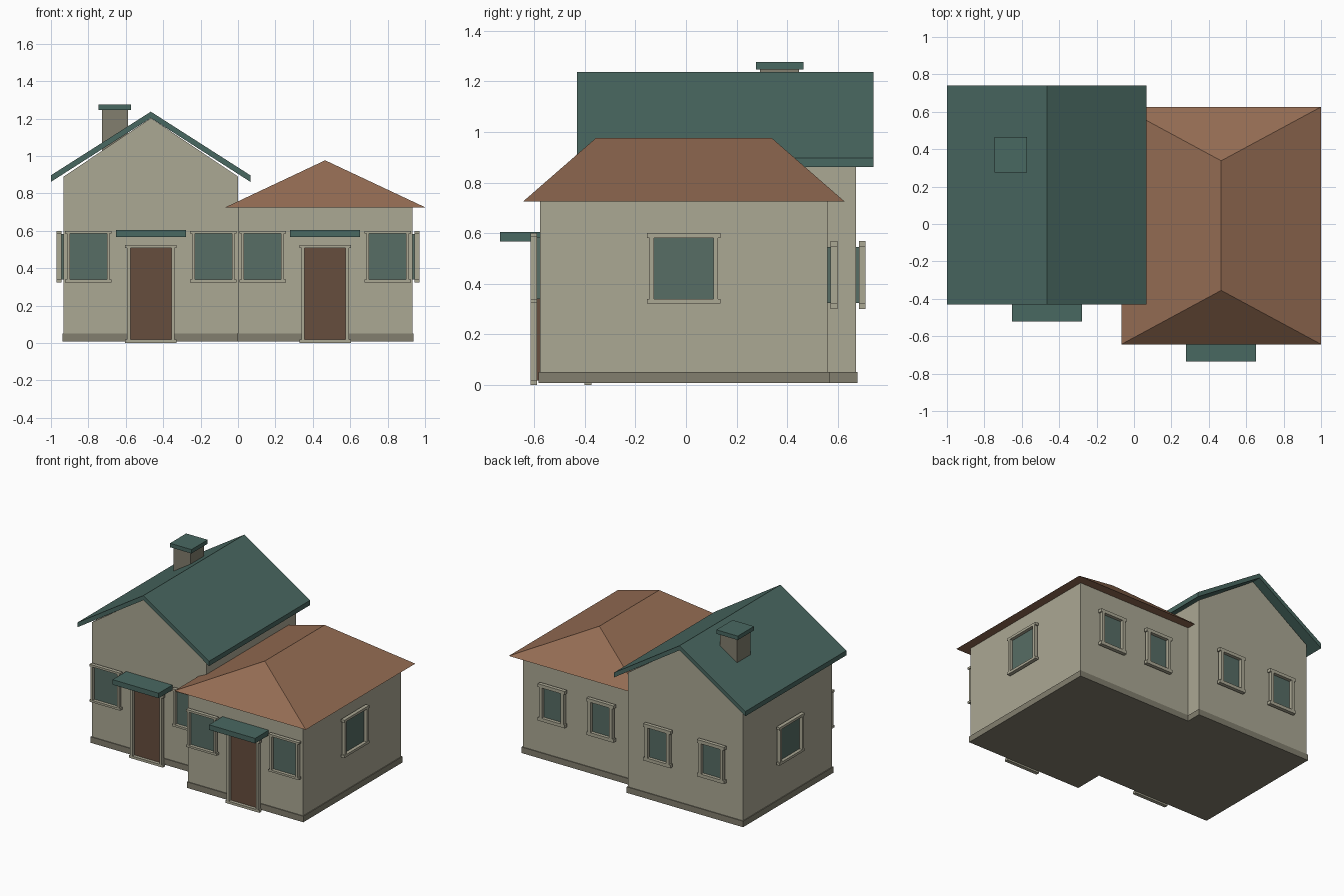
import bpy, math
from mathutils import Matrix, Vector

if "Cube" in bpy.data.objects:
    bpy.data.objects.remove(bpy.data.objects["Cube"])


def material(name, rgb):
    m = bpy.data.materials.new(name)
    lin = [((c / 255 + 0.055) / 1.055) ** 2.4 for c in rgb]
    m.diffuse_color = (*lin, 1)
    m.use_nodes = True
    m.node_tree.nodes["Principled BSDF"].inputs["Base Color"].default_value = m.diffuse_color
    return m


WALL = material("beige wall", (171, 168, 148))
STONE = material("dark stone", (130, 126, 110))
GREEN = material("green roof", (73, 104, 97))
GLASS = material("window glass", (87, 109, 101))
BROWN = material("brown roof", (148, 108, 83))
DOOR = material("door brown", (102, 77, 61))


def mesh(name, verts, faces, mat):
    me = bpy.data.meshes.new(name)
    me.from_pydata([tuple(v) for v in verts], [], faces)
    me.materials.append(mat)
    ob = bpy.data.objects.new(name, me)
    bpy.context.collection.objects.link(ob)
    return ob


BOX = [(0, 1, 3, 2), (4, 6, 7, 5), (0, 4, 5, 1), (2, 3, 7, 6), (0, 2, 6, 4), (1, 5, 7, 3)]


def boxes(name, ranges, mat, place=Matrix()):
    """One object made of boxes, each (x0, x1, y0, y1, z0, z1)."""
    verts, faces = [], []
    for x0, x1, y0, y1, z0, z1 in ranges:
        n = len(verts)
        verts += [place @ Vector((x, y, z)) for x in (x0, x1) for y in (y0, y1) for z in (z0, z1)]
        faces += [tuple(i + n for i in f) for f in BOX]
    return mesh(name, verts, faces, mat)


def extrude_y(name, profile, y0, y1, mat):
    """Prism from an x-z outline listed anticlockwise seen from the front."""
    n = len(profile)
    verts = [(x, y, z) for y in (y0, y1) for x, z in profile]
    faces = [tuple(range(n)), tuple(range(2 * n - 1, n - 1, -1))]
    faces += [(i, i + n, (i + 1) % n + n, (i + 1) % n) for i in range(n)]
    return mesh(name, verts, faces, mat)


def opening(name, x, y, turn, w, z0, z1, t, fill, foot=None):
    """Panel on the wall with a raised frame; local -y points out of the wall."""
    place = Matrix.Translation((x, y, 0)) @ Matrix.Rotation(math.radians(turn), 4, 'Z')
    h, near, far = w / 2, -0.011, -0.038
    s = h - 0.01
    b = foot if foot is not None else t
    boxes(name + "_panel", [(-s + t, s - t, -0.014, 0.002, z0 + b, z1 - t)], fill, place)
    boxes(name + "_frame", [
        (-h, h, far, near, z1 - t, z1), (-h, h, far, near, z0, z0 + b),
        (-s, -s + t, far, near, z0 + b, z1 - t),
        (s - t, s, far, near, z0 + b, z1 - t)], WALL, place)


C, H = 0.466, 0.466          # house centre offset and half width
LF, LB = -0.363, 0.672       # left house front and back
RF, RB = -0.577, 0.56        # right house front and back

# House bodies
extrude_y("left_house_walls", [(-C - H, 0.01), (-C + H, 0.01), (-C + H, 0.89),
                               (-C, 1.203), (-C - H, 0.89)], LF, LB, WALL)
boxes("right_house_walls", [(C - H, C + H, RF, RB, 0.01, 0.727)], WALL)

# Plinths
e = 0.006
boxes("left_plinth", [(-C - H - e, -C + H + e, LF - e, LB + e, 0.008, 0.052)], STONE)
boxes("right_plinth", [(C - H - e, C + H + e, RF - e, RB + e, 0.008, 0.052)], STONE)

# Gable roof
extrude_y("gable_roof", [(-1, 0.862), (-C, 1.203), (0.066, 0.862), (0.066, 0.897),
                         (-C, 1.237), (-1, 0.897)], -0.43, 0.74, GREEN)

# Hip roof
mesh("hip_roof",
     [(-0.067, -0.643, 0.726), (1, -0.643, 0.726), (1, 0.626, 0.726), (-0.067, 0.626, 0.726),
      (C, -0.355, 0.977), (C, 0.338, 0.977)],
     [(3, 2, 1, 0), (0, 1, 4), (1, 2, 5, 4), (2, 3, 5), (3, 0, 4, 5)], BROWN)

# Chimney
boxes("chimney_shaft", [(-0.728, -0.588, 0.292, 0.447, 1.0, 1.25)], STONE)
boxes("chimney_cap", [(-0.745, -0.571, 0.276, 0.464, 1.247, 1.276)], GREEN)

# Doors, canopies and windows of each house
for side, c, front, back, back_x, wall_x, turn in (
        ("left", -C, LF, LB, (-0.695, -0.26), -C - H, -90),
        ("right", C, RF, RB, (0.28, 0.675), C + H, 90)):
    opening(side + "_door", c, front, 0, 0.275, 0.0, 0.525, 0.018, DOOR, 0.018)
    boxes(side + "_canopy", [(c - 0.187, c + 0.187, front - 0.158, front, 0.568, 0.605)], GREEN)
    for i, dx in enumerate((-0.334, 0.334)):
        opening(f"{side}_front_window_{i}", c + dx, front, 0, 0.248, 0.325, 0.6, 0.015, GLASS)
    for i, x in enumerate(back_x):
        opening(f"{side}_back_window_{i}", x, back, 180, 0.22, 0.3, 0.57, 0.024, GLASS)
    opening(side + "_side_window", wall_x, (front + back) / 2, turn, 0.29, 0.323, 0.6, 0.018, GLASS)
